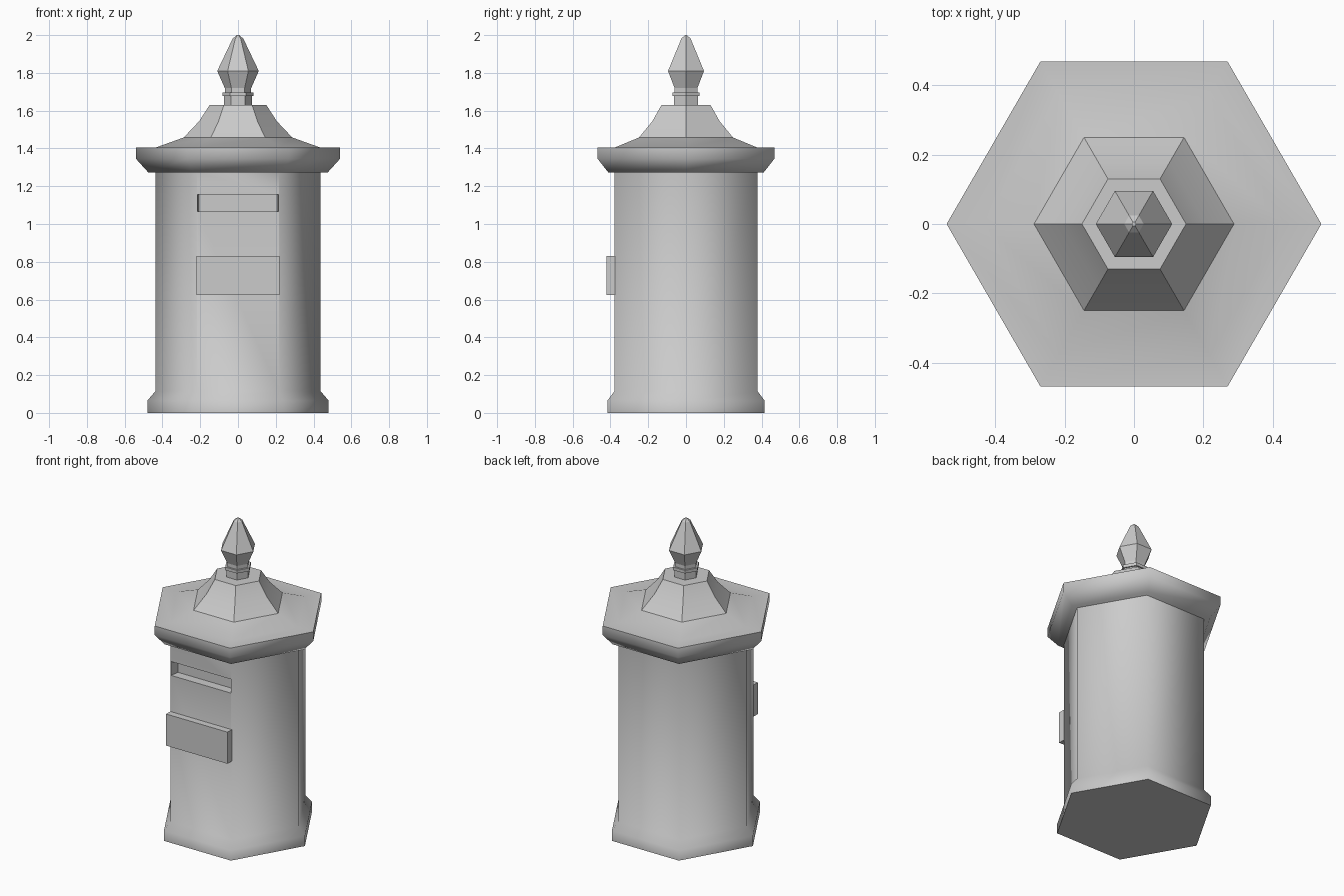
import bpy, bmesh, math

if "Cube" in bpy.data.objects:
    bpy.data.objects.remove(bpy.data.objects["Cube"])


def smooth(ob, angle):
    bpy.ops.object.select_all(action='DESELECT')
    ob.select_set(True)
    bpy.context.view_layer.objects.active = ob
    bpy.ops.object.shade_smooth_by_angle(angle=math.radians(angle))


def make(name, bm):
    bmesh.ops.recalc_face_normals(bm, faces=bm.faces)
    me = bpy.data.meshes.new(name)
    bm.to_mesh(me)
    bm.free()
    ob = bpy.data.objects.new(name, me)
    bpy.context.collection.objects.link(ob)
    return ob


def hex_lathe(name, profile):
    """Six-sided solid from (corner radius, z) pairs, corners on the x axis."""
    bm = bmesh.new()
    rings = [[bm.verts.new((r * math.cos(i * math.pi / 3), r * math.sin(i * math.pi / 3), z))
              for i in range(6)] for r, z in profile]
    for a, b in zip(rings, rings[1:]):
        for i in range(6):
            j = (i + 1) % 6
            bm.faces.new((a[i], a[j], b[j], b[i]))
    bm.faces.new(rings[0])
    bm.faces.new(rings[-1])
    return make(name, bm)


def front_block(name, half_front, half_back, y0, y1, z0, z1):
    """Block on the front face, optionally tapering towards its back."""
    bm = bmesh.new()
    bmesh.ops.create_cube(bm, size=2)
    for v in bm.verts:
        front = v.co.y < 0
        v.co.x *= half_front if front else half_back
        v.co.y = y0 if front else y1
        v.co.z = z0 if v.co.z < 0 else z1
    return make(name, bm)


# Body with flared foot
body = hex_lathe("body", [(0.48, 0), (0.48, 0.065), (0.437, 0.115), (0.437, 1.275)])

# Posting slot cut into the front face
cutter = front_block("slot_cutter", 0.216, 0.206, -0.385, -0.32, 1.065, 1.155)
cutter.hide_render = True
mod = body.modifiers.new("slot", 'BOOLEAN')
mod.operation = 'DIFFERENCE'
mod.solver = 'EXACT'
mod.object = cutter
bpy.context.view_layer.objects.active = body
bpy.ops.object.modifier_apply(modifier=mod.name)
bpy.data.objects.remove(cutter)
smooth(body, 61)

# Overhanging rim and shallow lower roof
rim = hex_lathe("rim", [(0.475, 1.273), (0.54, 1.345), (0.54, 1.405), (0.435, 1.405),
                        (0.29, 1.457)])
smooth(rim, 61)

# Steep faceted upper roof
roof = hex_lathe("upper_roof", [(0.29, 1.455), (0.205, 1.545), (0.15, 1.63)])
smooth(roof, 25)

# Finial: neck, collar and bud
finial = hex_lathe("finial", [(0.073, 1.625), (0.073, 1.677), (0.083, 1.677), (0.083, 1.697),
                              (0.07, 1.697), (0.07, 1.72), (0.11, 1.81), (0.028, 1.982),
                              (0.006, 2.0)])
smooth(finial, 15)

# Notice plate
front_block("notice_plate", 0.22, 0.22, -0.422, -0.37, 0.625, 0.83)
